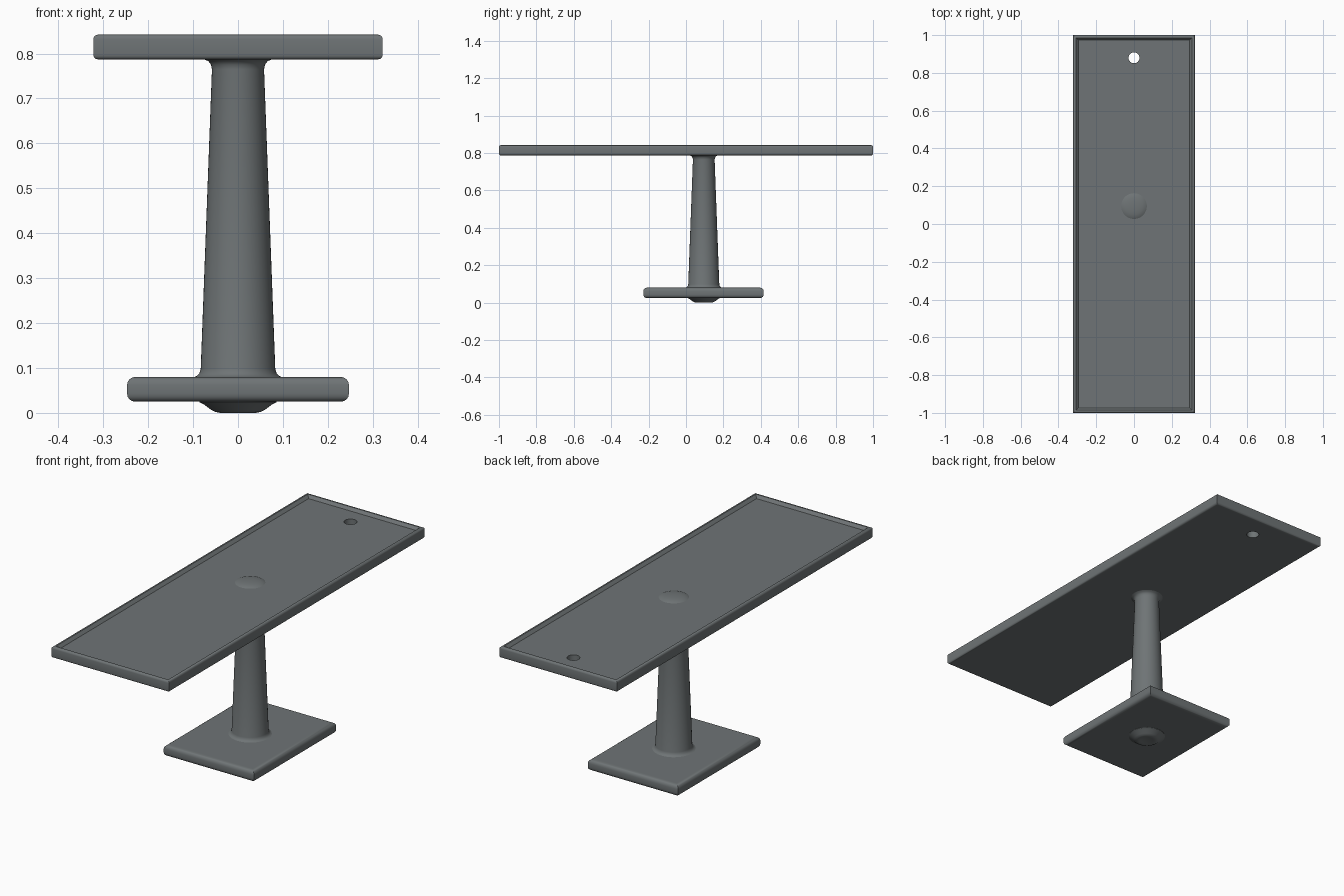
import bpy, bmesh, math

if "Cube" in bpy.data.objects:
    bpy.data.objects.remove(bpy.data.objects["Cube"])

POST_Y = 0.095

# Dark slate metal
slate = bpy.data.materials.new("dark_slate")
slate.diffuse_color = (0.158, 0.175, 0.18, 1)
slate.use_nodes = True
slate.node_tree.nodes["Principled BSDF"].inputs["Base Color"].default_value = slate.diffuse_color


def smooth(ob, angle=42):
    bpy.ops.object.select_all(action='DESELECT')
    ob.select_set(True)
    bpy.context.view_layer.objects.active = ob
    bpy.ops.object.shade_smooth_by_angle(angle=math.radians(angle))


def make_object(bm, name):
    bmesh.ops.recalc_face_normals(bm, faces=bm.faces)
    me = bpy.data.meshes.new(name)
    bm.to_mesh(me)
    bm.free()
    me.materials.append(slate)
    ob = bpy.data.objects.new(name, me)
    bpy.context.collection.objects.link(ob)
    return ob


def rounded_slab(x, y0, y1, z0, z1, radius):
    """Slab with rounded top and bottom edges and crisp mitred corners."""
    bm = bmesh.new()
    bmesh.ops.create_cube(bm, size=1)
    for v in bm.verts:
        v.co = (2 * x * v.co.x, y1 if v.co.y > 0 else y0, z1 if v.co.z > 0 else z0)
    flat = [e for e in bm.edges if abs(e.verts[0].co.z - e.verts[1].co.z) < 1e-5]
    bmesh.ops.bevel(bm, geom=flat, offset=radius, segments=4, profile=0.5, affect='EDGES')
    # Tight loops keep the big flat faces shading flat
    bm.normal_update()
    for sign in (1, -1):
        face = max((f for f in bm.faces if f.normal.z * sign > 0.99), key=lambda f: f.calc_area())
        bmesh.ops.inset_region(bm, faces=[face], thickness=0.006)
    return bm


def lathe(name, profile, sides=48):
    """Turn an (r, z) profile around the post axis."""
    bm = bmesh.new()
    vs = [bm.verts.new((r, POST_Y, z)) for r, z in profile]
    es = [bm.edges.new(p) for p in zip(vs, vs[1:])]
    bmesh.ops.spin(bm, geom=vs + es, cent=(0, POST_Y, 0), axis=(0, 0, 1),
                   angle=2 * math.pi, steps=sides)
    bmesh.ops.remove_doubles(bm, verts=bm.verts, dist=1e-5)
    ob = make_object(bm, name)
    smooth(ob)
    return ob


# Long tray top with a raised rim
bm = rounded_slab(0.322, -1, 1, 0.787, 0.842, 0.010)
bm.normal_update()
top = max((f for f in bm.faces if f.normal.z > 0.99), key=lambda f: f.calc_area())
bmesh.ops.inset_region(bm, faces=[top], thickness=0.018)
for v in top.verts:
    v.co.z -= 0.014
bm.normal_update()
bmesh.ops.inset_region(bm, faces=[top], thickness=0.006)
tray = make_object(bm, "tray_top")

# Drain hole near the back end
bm = bmesh.new()
bmesh.ops.create_cone(bm, cap_ends=True, segments=32, radius1=0.029, radius2=0.029, depth=0.3)
bmesh.ops.translate(bm, verts=bm.verts, vec=(0, 0.88, 0.81))
cutter = make_object(bm, "hole_cutter")
cutter.hide_render = True
mod = tray.modifiers.new("hole", 'BOOLEAN')
mod.operation = 'DIFFERENCE'
mod.object = cutter
mod.solver = 'EXACT'
bpy.context.view_layer.objects.active = tray
bpy.ops.object.modifier_apply(modifier="hole")
bpy.data.objects.remove(cutter)
smooth(tray)

# Base plate
smooth(make_object(rounded_slab(0.247, -0.228, 0.415, 0.025, 0.080, 0.018), "base_plate"))

# Tapered post flaring into both plates
lathe("post", [(0, 0.05), (0.10, 0.05), (0.10, 0.079), (0.092, 0.082), (0.086, 0.088),
               (0.083, 0.098), (0.058, 0.765), (0.060, 0.775), (0.066, 0.783),
               (0.078, 0.788), (0.078, 0.80), (0, 0.80)])

# Shallow boss on the tray where the post ends
lathe("tray_boss", [(0.068, 0.820), (0.068, 0.828), (0.060, 0.832), (0.045, 0.836),
                    (0.025, 0.838), (0, 0.839)])

# Foot boss under the base
lathe("foot_boss", [(0, 0.04), (0.086, 0.04), (0.086, 0.024), (0.076, 0.019), (0.060, 0.007),
                    (0.050, 0.002), (0.040, 0.0), (0.030, 0.002), (0, 0.005)])
